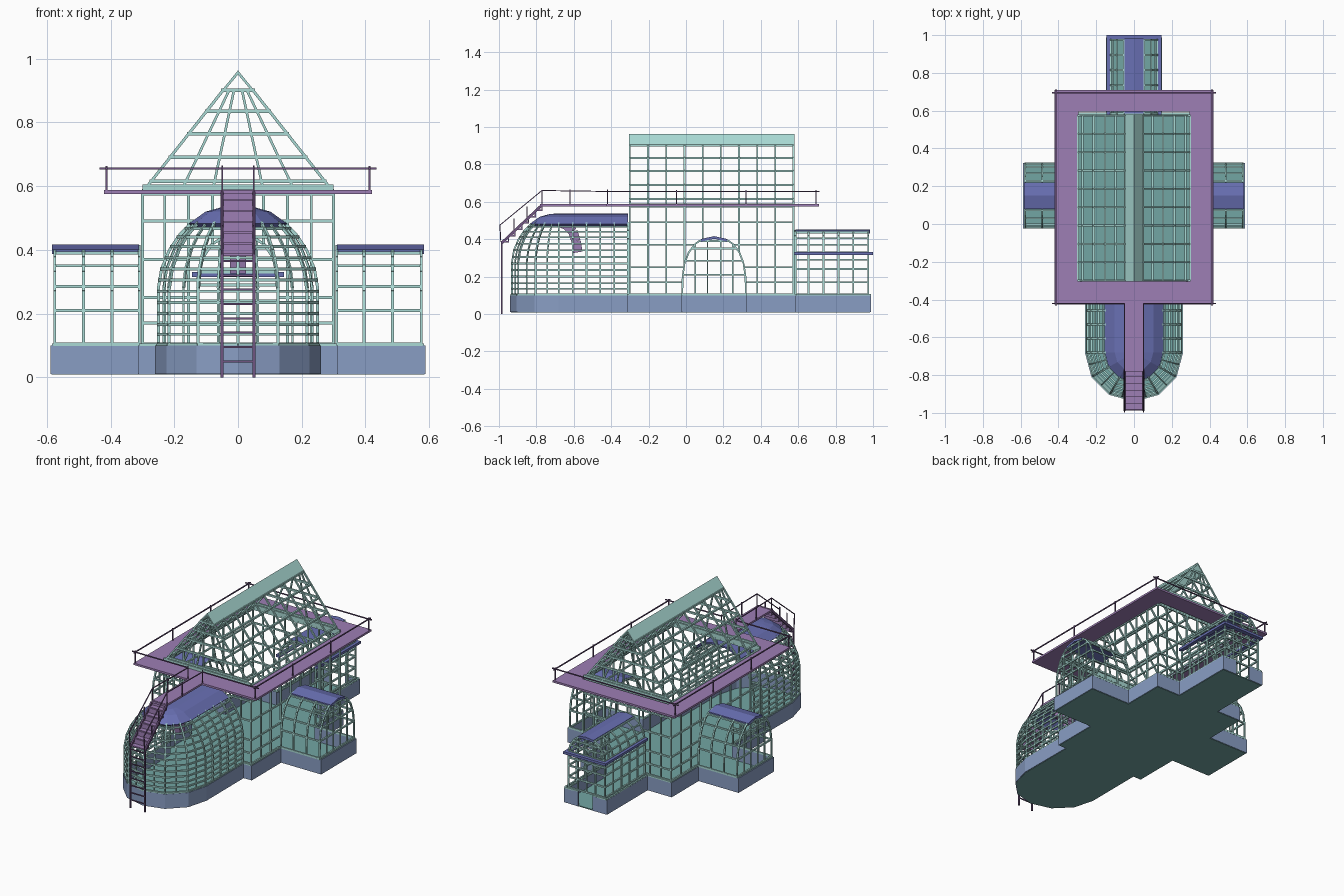
import bpy, bmesh, math
from mathutils import Vector as V, Matrix

if "Cube" in bpy.data.objects:
    bpy.data.objects.remove(bpy.data.objects["Cube"])

COL = dict(frame=(.40, .70, .66), floor=(.17, .38, .37), stone=(.25, .34, .55), cap=(.14, .16, .45),
           deck=(.34, .21, .46), rail=(.16, .09, .22))
mats, parts = {}, {}
for k, c in COL.items():
    mats[k] = bpy.data.materials.new(k)
    mats[k].diffuse_color = (*c, 1)


def part(name, mat):
    if name not in parts:
        parts[name] = (bmesh.new(), mat)
    return parts[name][0]


def bar(bm, p, q, w=.009, h=None):
    p, q = V(p), V(q)
    d = q - p
    if d.length < 1e-4:
        return
    m = Matrix.Translation((p + q) / 2) @ d.to_track_quat('Z', 'Y').to_matrix().to_4x4()
    bmesh.ops.create_cube(bm, size=1, matrix=m @ Matrix.Diagonal((w, h or w, d.length, 1)))


def box(bm, x0, x1, y0, y1, z0, z1):
    m = Matrix.Translation(((x0 + x1) / 2, (y0 + y1) / 2, (z0 + z1) / 2))
    bmesh.ops.create_cube(bm, size=1, matrix=m @ Matrix.Diagonal((x1 - x0, y1 - y0, z1 - z0, 1)))


def chain(bm, pts, w=.009):
    for a, b in zip(pts, pts[1:]):
        bar(bm, a, b, w)


def prism(bm, pts, vec):
    f = bm.faces.new([bm.verts.new(p) for p in pts])
    g = bmesh.ops.extrude_face_region(bm, geom=[f], use_keep_orig=True)
    bmesh.ops.translate(bm, vec=vec, verts=[e for e in g['geom'] if isinstance(e, bmesh.types.BMVert)])


# half arch profiles (half width, height) and their lookups
APSE = [(.25, .1), (.25, .28), (.24, .34), (.215, .4), (.185, .445), (.145, .485), (.1, .51), (.05, .524), (0, .528)]
WING = [(.17, .1), (.168, .2), (.158, .27), (.135, .33), (.1, .375), (.07, .395), (0, .41)]
REAR = [(.125, .1), (.125, .32), (.113, .37), (.085, .415), (.05, .438), (0, .445)]


def half(prof, z):
    for (a, z0), (b, z1) in zip(prof, prof[1:]):
        if z0 <= z <= z1:
            return a + (b - a) * (z - z0) / (z1 - z0)
    return 0


def top(prof, d):
    for (a, z0), (b, z1) in zip(prof, prof[1:]):
        if b <= abs(d) < a:
            return z0 + (z1 - z0) * (a - abs(d)) / (a - b)
    return .1


# stone plinth, floor and sill, mirrored outline with a doorway at the back
right = [(.05, .985), (.145, .985), (.145, .585), (.31, .585), (.31, .32), (.585, .32), (.585, -.02),
         (.31, -.02), (.31, -.31), (.255, -.31)]
right += [(.255 * math.cos(math.radians(a)), -.68 - .255 * math.sin(math.radians(a))) for a in (0, 30, 60, 90)]
outline = right + [(-x, y) for x, y in reversed(right[:-1])]
bm = part("plinth_wall", "stone")
low = [bm.verts.new((x, y, .01)) for x, y in outline]
high = [bm.verts.new((x, y, .1)) for x, y in outline]
for i in range(len(low) - 1):
    bm.faces.new((low[i], low[i + 1], high[i + 1], high[i]))
bm = part("floor", "floor")
prism(bm, [(x, y, .008) for x, y in outline], (0, 0, .006))
chain(part("plinth_sill", "frame"), [(x * .99, y, .102) for x, y in outline], .009)


# barrel vaulted wing: ribs, purlins, glazed end and roof cap
def vault(name, f, prof, us, rows, uprights, cap):
    bm = part(name + "_frame", "frame")
    full = [(-v, z) for v, z in prof] + [(v, z) for v, z in reversed(prof[:-1])]
    for u in us:
        chain(bm, [f(u, v, z) for v, z in full])
    for z in rows:
        v = half(prof, z)
        for s in (-1, 1):
            bar(bm, f(us[0], s * v, z), f(us[-1], s * v, z))
        if z < prof[-2][1]:
            bar(bm, f(us[-1], -v, z), f(us[-1], v, z))
    for v in uprights:
        bar(bm, f(us[-1], v, .1), f(us[-1], v, top(prof, v)), .007)
    arc = [(v, z) for v, z in full if abs(v) <= cap]
    section = [(v, z + .006) for v, z in arc] + [(v, z - .008) for v, z in reversed(arc)]
    prism(part(name + "_cap", "cap"), [f(us[0], v, z) for v, z in section],
          f(us[-1] + .008, 0, 0) - f(us[0], 0, 0))


for s, n in ((1, "right_wing"), (-1, "left_wing")):
    vault(n, lambda u, v, z: V((s * u, .15 + v, z)), WING, (.31, .395, .485, .575),
          (.105, .21, .285, .35, .39), (-.1, -.035, .035, .1), .07)
vault("rear_wing", lambda u, v, z: V((v, u, z)), REAR, (.585, .655, .735, .815, .895, .975),
      (.105, .17, .24, .29, .33, .37, .405, .436), (-.06, 0, .06), .05)
bm = part("rear_ledge", "cap")
for s in (-1, 1):
    box(bm, *sorted((s * .12, s * .145)), .58, 1, .315, .33)
box(bm, -.12, .12, .972, 1, .315, .33)


# front apse: straight vault ending in a half dome
def ring(r, z, y=-.31):
    arc = [(r * math.cos(math.radians(a)), -.68 - r * math.sin(math.radians(a)), z) for a in range(0, 181, 30)]
    return [V(p) for p in [(r, y, z)] + arc + [(-r, y, z)]]


bm = part("apse_frame", "frame")
for z in (.105, .135, .165, .2, .235, .27, .305, .34, .375, .41, .44, .467):
    chain(bm, ring(half(APSE, z), z))
cols = [ring(r, z) for r, z in APSE[:6]]
for j in range(1, 8):
    chain(bm, [c[j] for c in cols])
    if j < 7:
        chain(bm, [(c[j] + c[j + 1]) / 2 for c in cols], .007)
for y in (-.31, -.384, -.458, -.532, -.606):
    for s in (-1, 1):
        chain(bm, [(s * r, y, z) for r, z in APSE[:6]])
bm = part("apse_cap", "cap")
rows = [[bm.verts.new(p) for p in ring(r, z)] for r, z in
        [(.14, .475), (.15, .482)] + [(r, z + .005) for r, z in APSE[6:]]]
for a, b in zip(rows, rows[1:]):
    for i in range(len(a) - 1):
        bm.faces.new((a[i], a[i + 1], b[i + 1], b[i]))
bmesh.ops.remove_doubles(bm, verts=bm.verts, dist=1e-4)

# curved purple trunk hanging inside the apse
chain(part("apse_inner_arc", "deck"),
      [(0, -.69, .495), (0, -.64, .475), (0, -.605, .44), (0, -.588, .39), (0, -.578, .33)], .05)

# main hall walls, framed around the arched openings
X, Y0, Y1, ZT = .3, -.3, .575, .58
bm = part("hall_walls", "frame")


def wall(f, a, b, posts, prof, c):
    for u in posts:
        bar(bm, f(u, top(prof, u - c)), f(u, ZT))
    for z in (.105, .17, .25, .37, .49, .575):
        h = half(prof, z)
        if h:
            bar(bm, f(a, z), f(c - h, z))
            bar(bm, f(c + h, z), f(b, z))
        else:
            bar(bm, f(a, z), f(b, z))


YS = [Y0 + (Y1 - Y0) * i / 9 for i in range(10)]
XS = (-.3, -.23, -.155, -.08, 0, .08, .155, .23, .3)
for s in (-1, 1):
    wall(lambda u, z: (s * X, u, z), Y0, Y1, YS, WING, .15)
wall(lambda u, z: (u, Y0, z), -X, X, XS, APSE, 0)
wall(lambda u, z: (u, Y1, z), -X, X, XS, REAR, 0)

# gable roof with fanned ends and a solid ridge cap
bm = part("hall_roof", "frame")
RX = lambda z: X * (.96 - z) / (.96 - ZT)
for s in (-1, 1):
    for y in YS:
        bar(bm, (s * X, y, ZT), (s * RX(.905), y, .905))
    for z in (.585, .615, .69, .765, .835, .9):
        bar(bm, (s * RX(z), Y0, z), (s * RX(z), Y1, z), .011)
for y in (Y0, Y1):
    for z in (.615, .69, .765, .835, .9):
        bar(bm, (-RX(z), y, z), (RX(z), y, z), .011)
    for k in (-.6, -.27, .27, .6):
        bar(bm, (k * X, y, ZT), (k * RX(.9), y, .9), .008)
    box(bm, -X, X, y - .005, y + .005, .58, .605)
prism(part("ridge_cap", "frame"), [(RX(.9) + .004, Y0 - .005, .9), (0, Y0 - .005, .963), (-RX(.9) - .004, Y0 - .005, .9),
      (-RX(.9) + .006, Y0 - .005, .9), (0, Y0 - .005, .95), (RX(.9) - .006, Y0 - .005, .9)], (0, .885, 0))

# balcony deck and walkway over the apse
bm = part("balcony_deck", "deck")
for s in (-1, 1):
    box(bm, *sorted((s * .295, s * .42)), -.425, .71, .575, .587)
box(bm, -.295, .295, -.425, -.3, .575, .587)
box(bm, -.295, .295, .595, .71, .575, .587)
box(bm, -.05, .05, -.78, -.425, .575, .587)

# stair treads down the dome, then a ladder to the ground
bm = part("stair_treads", "deck")
for i in range(6):
    y, z = -.965 + i * .036, .385 + i * .034
    box(bm, -.05, .05, y - .018, y + .018, z - .004, z + .004)
    box(bm, -.05, .05, y + .012, y + .018, z, z + .034)
bm = part("ladder", "rail")
for s in (-1, 1):
    bar(bm, (s * .05, -.985, 0), (s * .05, -.985, .385), .009)
    bar(bm, (s * .05, -.985, .38), (s * .05, -.775, .578), .009, .014)
for i in range(8):
    bar(bm, (-.05, -.985, .05 + i * .045), (.05, -.985, .05 + i * .045), .006)

# handrails
bm = part("handrails", "rail")
for s in (-1, 1):
    chain(bm, [(s * .05, -.99, .385), (s * .05, -.995, .475), (s * .05, -.77, .66), (s * .05, -.42, .655)], .005)
    for y, z in ((-.92, .425), (-.85, .49), (-.77, .575), (-.62, .58), (-.42, .58)):
        bar(bm, (s * .05, y, z), (s * .05, y, z + .085), .005)
    bar(bm, (s * .413, -.435, .655), (s * .413, .715, .655), .006)
    bar(bm, (s * .05, -.42, .655), (s * .435, -.42, .655), .006)
    for y in (-.42, -.05, .32, .695):
        bar(bm, (s * .413, y, .575), (s * .413, y, .663), .006)
bar(bm, (-.435, .695, .655), (.435, .695, .655), .006)

# turn the collected geometry into objects
for name, (bm, mat) in parts.items():
    bmesh.ops.recalc_face_normals(bm, faces=bm.faces)
    me = bpy.data.meshes.new(name)
    bm.to_mesh(me)
    bm.free()
    me.materials.append(mats[mat])
    ob = bpy.data.objects.new(name, me)
    bpy.context.collection.objects.link(ob)
    if name in ("plinth_wall", "apse_cap"):
        m = ob.modifiers.new("thickness", 'SOLIDIFY')
        m.thickness, m.offset = .01, 0

for m in bpy.data.materials:
    if m.users and not m.is_grease_pencil:
        m.use_nodes = True
        m.node_tree.nodes["Principled BSDF"].inputs["Base Color"].default_value = m.diffuse_color
